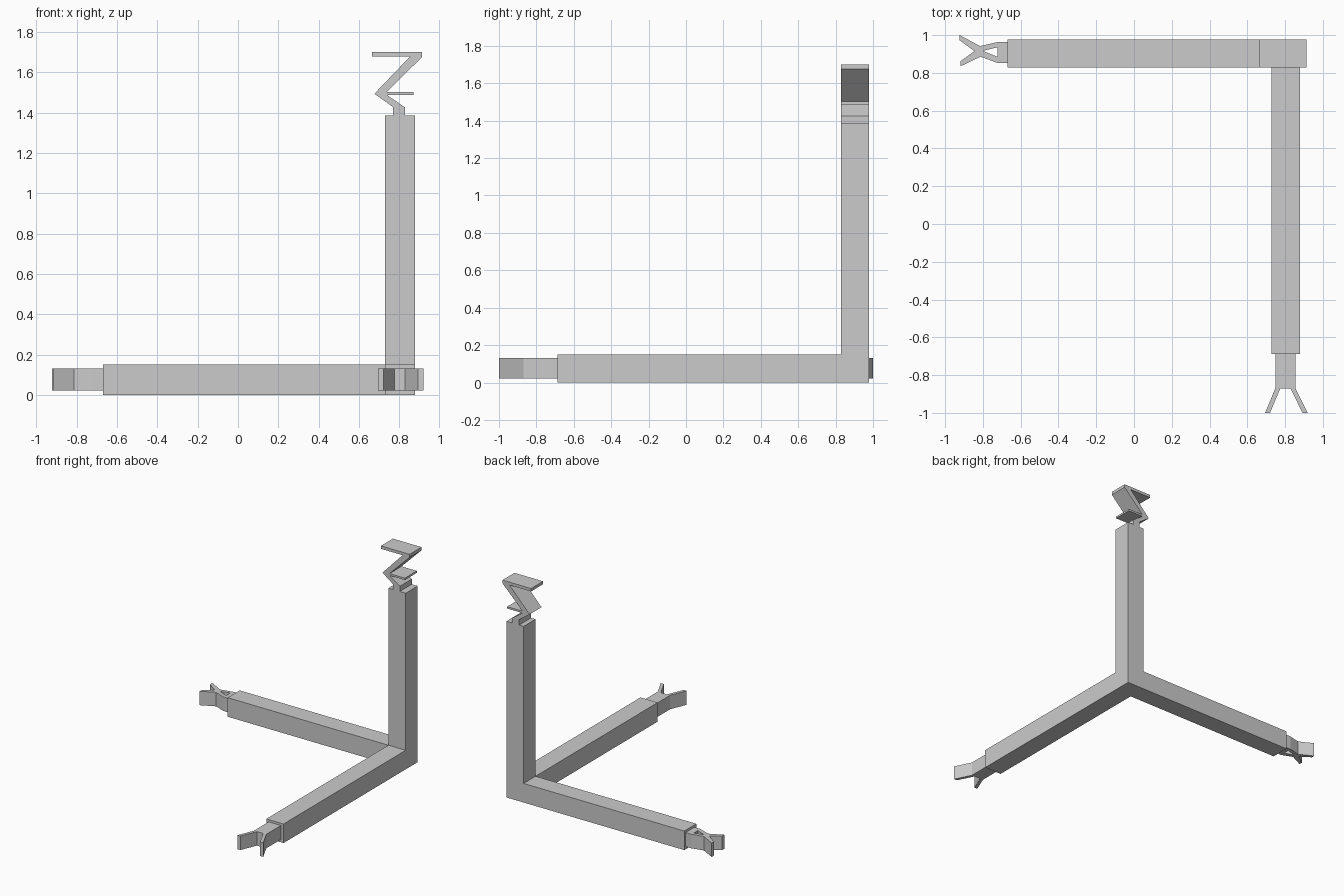
import bpy, bmesh
from mathutils import Vector

if "Cube" in bpy.data.objects:
    bpy.data.objects.remove(bpy.data.objects["Cube"])


def add_object(name, bm):
    bmesh.ops.recalc_face_normals(bm, faces=bm.faces[:])
    mesh = bpy.data.meshes.new(name)
    bm.to_mesh(mesh)
    bm.free()
    obj = bpy.data.objects.new(name, mesh)
    bpy.context.collection.objects.link(obj)
    return obj


def prism(name, points, to_3d, depth, faces=None):
    """Flat profile placed in space by to_3d(u, v), extruded along depth."""
    bm = bmesh.new()
    verts = [bm.verts.new(to_3d(u, v)) for u, v in points]
    for idx in faces or [range(len(points))]:
        bm.faces.new([verts[i] for i in idx])
    ext = bmesh.ops.extrude_face_region(bm, geom=bm.faces[:], use_keep_orig=True)
    moved = [g for g in ext["geom"] if isinstance(g, bmesh.types.BMVert)]
    bmesh.ops.translate(bm, verts=moved, vec=Vector(depth))
    return add_object(name, bm)


# Three square bars meeting at one corner block
X0, X1, Y0, Y1, H = 0.728, 0.878, 0.829, 0.978, 0.15
bm = bmesh.new()
bmesh.ops.create_cube(bm, size=1)
for v in bm.verts:
    v.co = (X1 if v.co.x > 0 else X0, Y1 if v.co.y > 0 else Y0, H if v.co.z > 0 else 0)
for direction, length in (((-1, 0, 0), X0 + 0.67),
                          ((0, -1, 0), Y0 + 0.688),
                          ((0, 0, 1), 1.385 - H)):
    d = Vector(direction)
    bm.normal_update()
    face = max(bm.faces, key=lambda f: (round(f.normal.dot(d), 3),
                                        f.calc_center_median().dot(d)))
    new = bmesh.ops.extrude_discrete_faces(bm, faces=[face])["faces"][0]
    bmesh.ops.translate(bm, verts=new.verts[:], vec=d * length)
bmesh.ops.dissolve_limit(bm, angle_limit=0.01, verts=bm.verts[:], edges=bm.edges[:])
add_object("corner_bars", bm)

# Crossed fork on the end of the sideways bar, with a small triangular hole
cross = [(-0.67, 0.963), (-0.722, 0.963), (-0.815, 0.942), (-0.923, 1.0),
         (-0.923, 0.973), (-0.845, 0.915), (-0.918, 0.862), (-0.918, 0.835),
         (-0.812, 0.886), (-0.722, 0.852), (-0.67, 0.852),
         (-0.722, 0.936), (-0.80, 0.916), (-0.722, 0.885)]
prism("crossed_fork", cross, lambda u, v: (u, v, 0.022), (0, 0, 0.11),
      [(0, 1, 11, 13, 9, 10), (1, 2, 12, 11), (2, 3, 4, 5, 12),
       (5, 6, 7, 8, 12), (8, 9, 13, 12)])

# Two-pronged fork on the end of the forward bar
fork = [(0.748, -0.688), (0.748, -0.87), (0.694, -1.0), (0.72, -1.0),
        (0.775, -0.87), (0.828, -0.87), (0.892, -1.0), (0.92, -1.0),
        (0.855, -0.87), (0.855, -0.688)]
prism("pronged_fork", fork, lambda u, v: (u, v, 0.022), (0, 0, 0.11))

# Zigzag strip on top of the post
zigzag = [(0.767, 1.385), (0.767, 1.428), (0.676, 1.493), (0.852, 1.677),
          (0.663, 1.677), (0.663, 1.70), (0.912, 1.70), (0.912, 1.675),
          (0.738, 1.502), (0.871, 1.502), (0.871, 1.487), (0.738, 1.487),
          (0.827, 1.426), (0.827, 1.385)]
prism("zigzag_top", zigzag, lambda u, v: (u, Y0, v), (0, Y1 - Y0, 0))
